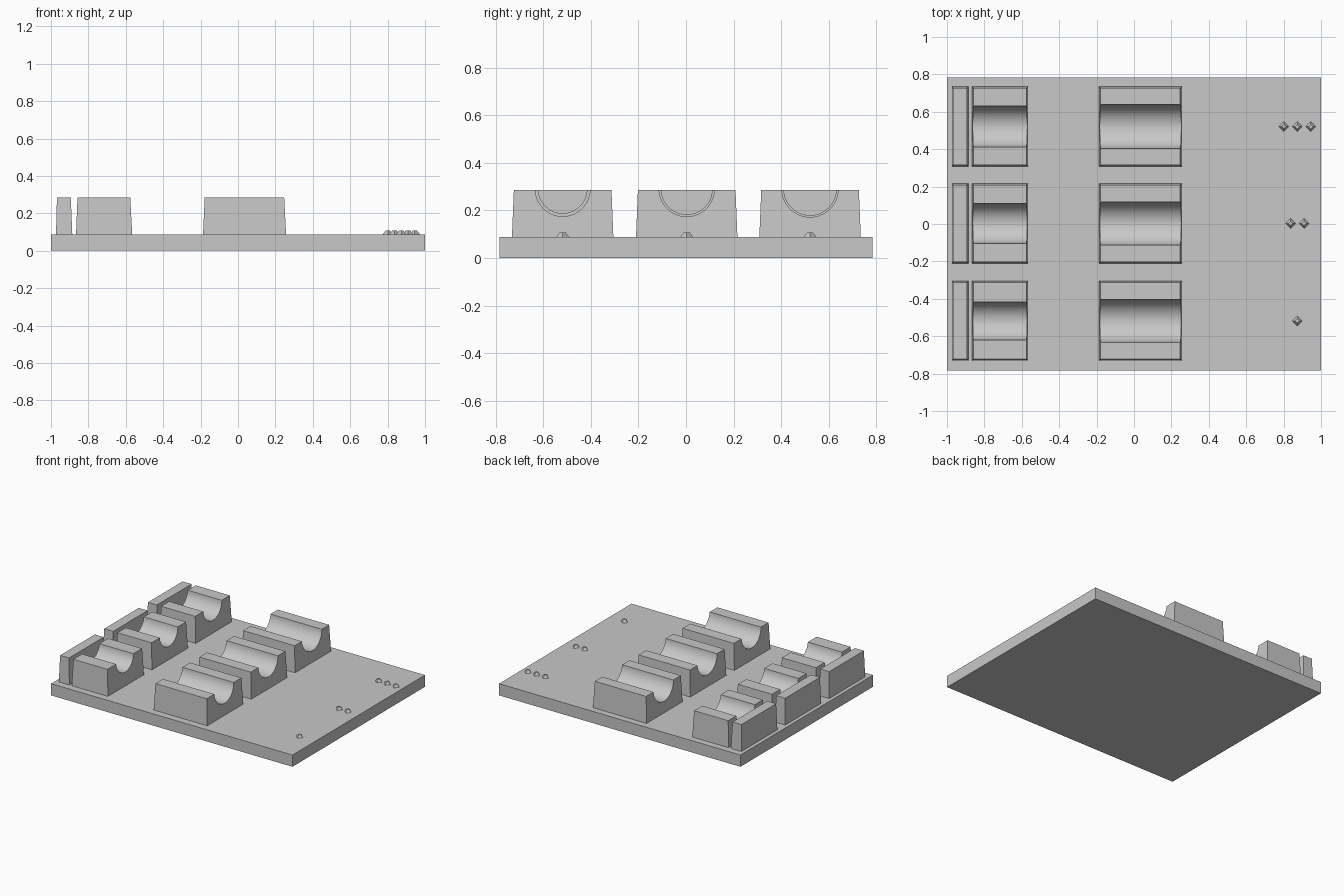
import bpy, bmesh, math

cube = bpy.data.objects.get("Cube")
if cube:
    bpy.data.objects.remove(cube)

PLATE_TOP, BLOCK_TOP = 0.088, 0.285
GROOVE_Z = 0.29

grey = bpy.data.materials.new("plain grey")
grey.use_nodes = True
grey.diffuse_color = (0.58, 0.58, 0.58, 1)
grey.node_tree.nodes["Principled BSDF"].inputs["Base Color"].default_value = (0.58, 0.58, 0.58, 1)


def finish(name, bm):
    bmesh.ops.recalc_face_normals(bm, faces=bm.faces)
    mesh = bpy.data.meshes.new(name)
    bm.to_mesh(mesh)
    bm.free()
    mesh.materials.append(grey)
    mesh.shade_smooth()
    mesh.set_sharp_from_angle(angle=math.radians(30))
    obj = bpy.data.objects.new(name, mesh)
    bpy.context.collection.objects.link(obj)
    return obj


def tapered_block(name, y, base, top, radius=0):
    """Block narrowing upward, with an optional round groove along x."""
    profile = [(-0.213, PLATE_TOP), (-0.205, BLOCK_TOP)]
    if radius:
        start = math.asin((GROOVE_Z - BLOCK_TOP) / radius)
        steps = 32
        for i in range(steps + 1):
            a = math.pi + start + (math.pi - 2 * start) * i / steps
            profile.append((radius * math.cos(a), GROOVE_Z + radius * math.sin(a)))
    profile += [(0.205, BLOCK_TOP), (0.213, PLATE_TOP)]

    bm = bmesh.new()
    ends = []
    for x0, x1 in zip(base, top):
        ring = []
        for py, pz in profile:
            t = (pz - PLATE_TOP) / (BLOCK_TOP - PLATE_TOP)
            ring.append(bm.verts.new((x0 + (x1 - x0) * t, y + py, pz)))
        bm.faces.new(ring)
        ends.append(ring)
    a, b = ends
    for i in range(len(profile)):
        j = (i + 1) % len(profile)
        bm.faces.new((a[i], a[j], b[j], b[i]))
    return finish(name, bm)


# Base plate
bm = bmesh.new()
bmesh.ops.create_cube(bm, size=1)
for v in bm.verts:
    v.co.x *= 2
    v.co.y *= 1.568
    v.co.z = (v.co.z + 0.5) * PLATE_TOP
finish("base_plate", bm)

# Three cradle rows: end stop, narrow cradle, wide cradle and counting studs
rows = [("front", -0.518, 0.102, 0.115, 1),
        ("middle", 0.003, 0.107, 0.116, 2),
        ("back", 0.521, 0.11, 0.118, 3)]
for row, y, small, large, count in rows:
    tapered_block(row + "_end_stop", y, (-0.973, -0.886), (-0.968, -0.894))
    tapered_block(row + "_narrow_cradle", y, (-0.866, -0.566), (-0.858, -0.576), small)
    tapered_block(row + "_wide_cradle", y, (-0.187, 0.257), (-0.178, 0.247), large)
    for i in range(count):
        bm = bmesh.new()
        bmesh.ops.create_cone(bm, cap_ends=True, segments=4,
                              radius1=0.027, radius2=0.012, depth=0.02)
        stud = finish(f"{row}_stud_{i + 1}", bm)
        stud.location = (0.873 + 0.072 * (i - (count - 1) / 2), y, PLATE_TOP + 0.01)
